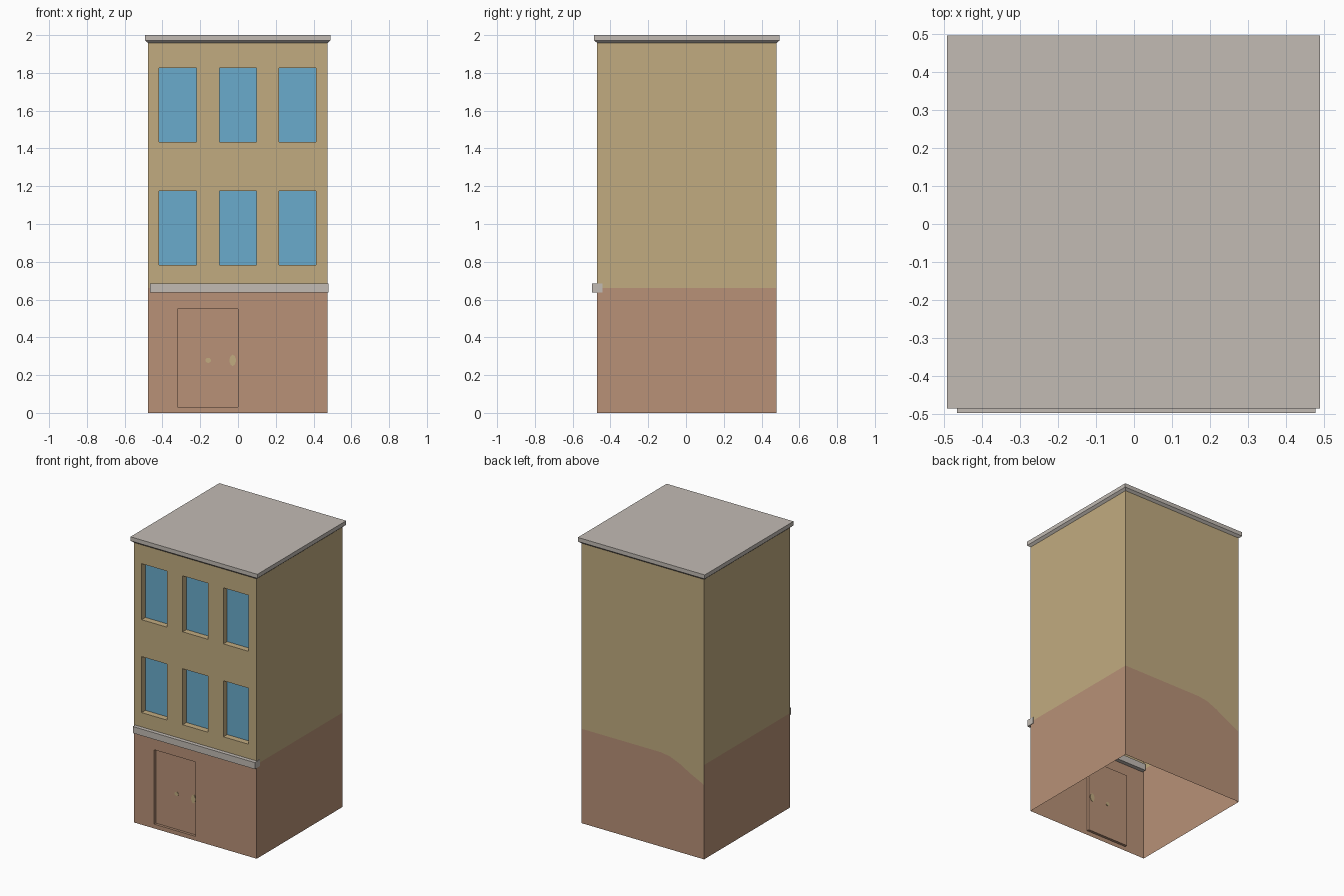
import bpy, bmesh, math

if "Cube" in bpy.data.objects:
    bpy.data.objects.remove(bpy.data.objects["Cube"])


def material(name, r, g, b):
    # sRGB 0-255 to linear diffuse colour
    lin = [((c / 255 + 0.055) / 1.055) ** 2.4 for c in (r, g, b)]
    m = bpy.data.materials.new(name)
    m.diffuse_color = (*lin, 1)
    m.use_nodes = True
    m.node_tree.nodes["Principled BSDF"].inputs["Base Color"].default_value = m.diffuse_color
    return m


TAN = material("tan_wall", 193, 171, 128)
BRICK = material("brick_red", 184, 145, 119)
GLASS = material("window_blue", 106, 171, 204)
GREY = material("stone_grey", 194, 187, 180)

X0, X1, Y0, Y1 = -0.476, 0.474, -0.47, 0.48
SPLIT, TOP = 0.66, 1.958


def finish(bm, name, mats):
    bmesh.ops.remove_doubles(bm, verts=bm.verts, dist=1e-5)
    me = bpy.data.meshes.new(name)
    bm.to_mesh(me)
    bm.free()
    for m in mats:
        me.materials.append(m)
    ob = bpy.data.objects.new(name, me)
    bpy.context.collection.objects.link(ob)
    return ob


def face(bm, pts, mat=0):
    f = bm.faces.new([bm.verts.new(p) for p in pts])
    f.material_index = mat


def box(name, lo, hi, mat):
    bm = bmesh.new()
    bmesh.ops.create_cube(bm, size=1)
    for v in bm.verts:
        v.co = [(a + b) / 2 + c * (b - a) for a, b, c in zip(lo, hi, v.co)]
    return finish(bm, name, [mat])


# Openings in the front wall: x0, x1, z0, z1, depth, pane material, reveal material
openings = [(x, x + 0.196, z, z + 0.392, 0.042, 2, 0)
            for x in (-0.417, -0.099, 0.216) for z in (0.784, 1.434)]
openings.append((-0.32, 0.0, 0.03, 0.55, 0.018, 1, 1))

# Building shell, open at the bottom; front wall is a grid with recessed openings
bm = bmesh.new()
xs = sorted({X0, X1} | {o[i] for o in openings for i in (0, 1)})
zs = sorted({0, SPLIT, TOP} | {o[i] for o in openings for i in (2, 3)})
for xa, xb in zip(xs, xs[1:]):
    for za, zb in zip(zs, zs[1:]):
        cx, cz = (xa + xb) / 2, (za + zb) / 2
        if not any(o[0] < cx < o[1] and o[2] < cz < o[3] for o in openings):
            face(bm, [(xa, Y0, za), (xb, Y0, za), (xb, Y0, zb), (xa, Y0, zb)],
                 1 if cz < SPLIT else 0)
for xa, xb, za, zb, d, pane, reveal in openings:
    c = [(xa, za), (xb, za), (xb, zb), (xa, zb)]
    face(bm, [(x, Y0 + d, z) for x, z in c], pane)
    for (ax, az), (bx, bz) in zip(c, c[1:] + c[:1]):
        face(bm, [(ax, Y0, az), (bx, Y0, bz), (bx, Y0 + d, bz), (ax, Y0 + d, az)], reveal)

# Side walls, brick below and tan above
for x, (ya, yb) in ((X1, (Y0, Y1)), (X0, (Y1, Y0))):
    for za, zb, m in ((0, SPLIT, 1), (SPLIT, TOP, 0)):
        face(bm, [(x, ya, za), (x, yb, za), (x, yb, zb), (x, ya, zb)], m)

# Back wall: the colour line dips towards the left side
line = [(X1, SPLIT), (-0.14, SPLIT), (-0.21, 0.65), (-0.29, 0.617), (-0.37, 0.572), (X0, 0.52)]
for (xa, za), (xb, zb) in zip(line, line[1:]):
    face(bm, [(xa, Y1, 0), (xb, Y1, 0), (xb, Y1, zb), (xa, Y1, za)], 1)
    face(bm, [(xa, Y1, za), (xb, Y1, zb), (xb, Y1, TOP), (xa, Y1, TOP)], 0)
finish(bm, "building_walls", [TAN, BRICK, GLASS])

# Roof slab with a sloped underside lip
bm = bmesh.new()
rings = []
for grow, z in ((0, TOP), (0.016, 1.972), (0.016, 2.0)):
    a, b, c, d = X0 - grow, X1 + grow, Y0 - grow, Y1 + grow
    rings.append([bm.verts.new(p) for p in ((a, c, z), (b, c, z), (b, d, z), (a, d, z))])
for lo, hi in zip(rings, rings[1:]):
    for i in range(4):
        j = (i + 1) % 4
        bm.faces.new([lo[i], lo[j], hi[j], hi[i]])
bm.faces.new(rings[-1])
bm.faces.new(rings[0][::-1])
finish(bm, "roof_slab", [GREY])

# Stone band between shop floor and upper floors
box("stone_band", (-0.466, -0.497, 0.638), (0.478, -0.441, 0.684), GREY)

# Door details as thin plates through the door panel
yd = Y0 + 0.018
for name, x, rx, rz in (("door_knob", -0.158, 0.015, 0.014), ("door_plate", -0.028, 0.017, 0.03)):
    bm = bmesh.new()
    bmesh.ops.create_cone(bm, cap_ends=True, segments=10, radius1=1, radius2=1, depth=0.006)
    for v in bm.verts:
        v.co = (x + v.co.x * rx, yd - v.co.z, 0.278 + v.co.y * rz)
    finish(bm, name, [TAN])
